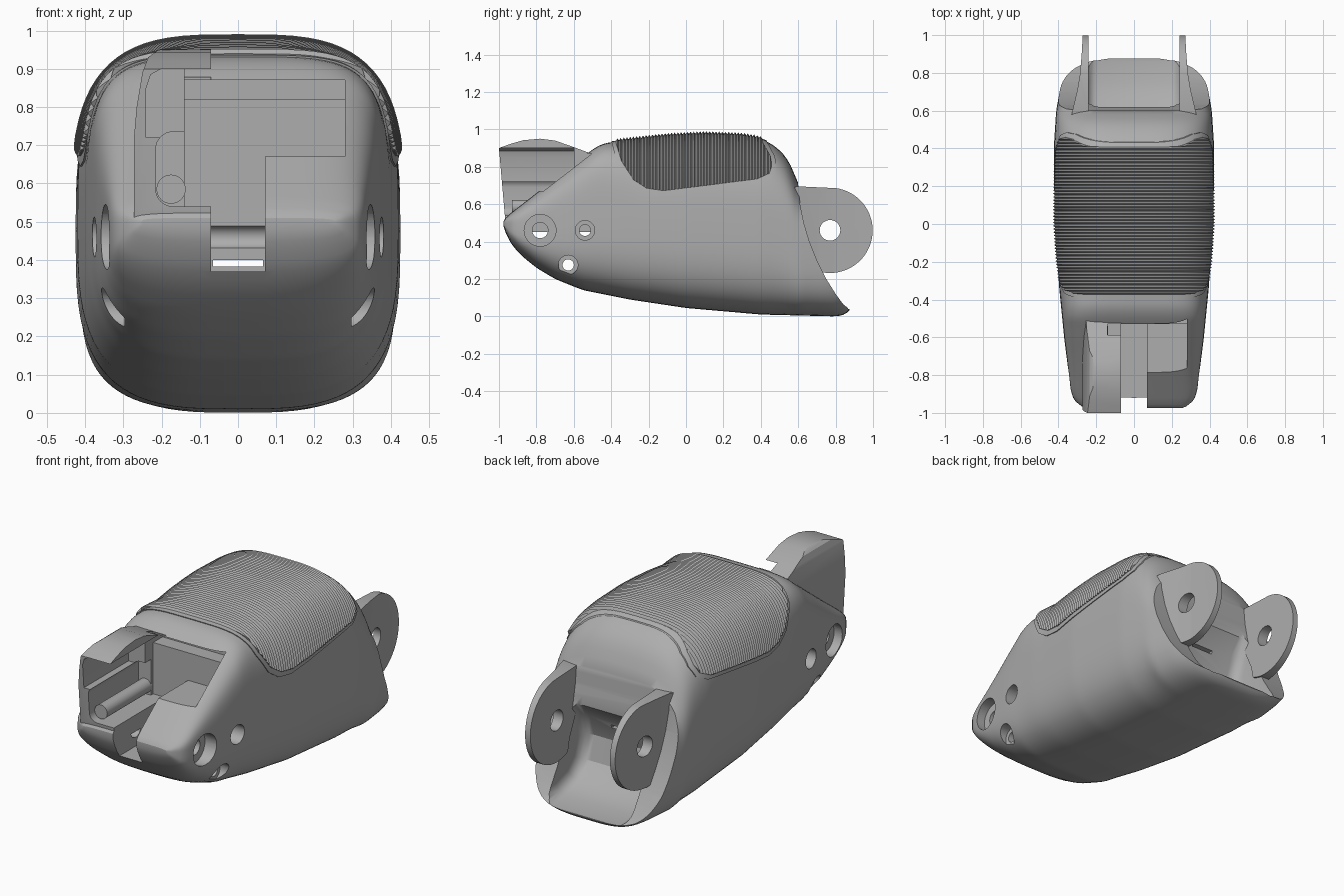
import bpy, bmesh, math
from mathutils import Vector

if "Cube" in bpy.data.objects:
    bpy.data.objects.remove(bpy.data.objects["Cube"])

grey = bpy.data.materials.new("plain grey")
grey.use_nodes = True
grey.diffuse_color = (0.42, 0.42, 0.42, 1)
grey.node_tree.nodes["Principled BSDF"].inputs["Base Color"].default_value = (0.42, 0.42, 0.42, 1)


def finish(name, bm):
    bmesh.ops.recalc_face_normals(bm, faces=bm.faces)
    mesh = bpy.data.meshes.new(name)
    bm.to_mesh(mesh)
    bm.free()
    mesh.materials.append(grey)
    ob = bpy.data.objects.new(name, mesh)
    bpy.context.collection.objects.link(ob)
    return ob


def loft(name, rings):
    bm = bmesh.new()
    loops = [[bm.verts.new(p) for p in ring] for ring in rings]
    n = len(loops[0])
    for a, b in zip(loops, loops[1:]):
        for i in range(n):
            bm.faces.new((a[i], a[(i + 1) % n], b[(i + 1) % n], b[i]))
    bm.faces.new(loops[0])
    bm.faces.new(loops[-1])
    return finish(name, bm)


def prism(name, outline, axis, lo, hi):
    """Extrude a 2D outline along x, y or z."""
    def place(p, d):
        q = list(p)
        q.insert("xyz".index(axis), d)
        return q
    return loft(name, [[place(p, d) for p in outline] for d in (lo, hi)])


def box(x0, x1, y0, y1, z0, z1):
    return prism("cutter", [(x0, z0), (x1, z0), (x1, z1), (x0, z1)], "y", y0, y1)


def circle(u, v, r, start=0, end=360, n=40):
    full = end - start == 360
    steps = n if full else n + 1
    return [(u + r * math.cos(math.radians(start + (end - start) * i / n)),
             v + r * math.sin(math.radians(start + (end - start) * i / n))) for i in range(steps)]


def apply_all(ob):
    dg = bpy.context.evaluated_depsgraph_get()
    mesh = bpy.data.meshes.new_from_object(ob.evaluated_get(dg))
    ob.modifiers.clear()
    ob.data = mesh


def boolean(ob, other, op="DIFFERENCE", keep=False):
    mod = ob.modifiers.new("bool", "BOOLEAN")
    mod.operation, mod.solver, mod.object = op, "EXACT", other
    apply_all(ob)
    if not keep:
        bpy.data.objects.remove(other)


def bevel(ob, width, segments=4):
    mod = ob.modifiers.new("bevel", "BEVEL")
    mod.width, mod.segments = width, segments
    mod.limit_method, mod.angle_limit = "ANGLE", math.radians(50)
    apply_all(ob)


def interp(points, y):
    if y <= points[0][0]:
        return points[0][1]
    for (a, va), (b, vb) in zip(points, points[1:]):
        if y <= b:
            return va + (vb - va) * (y - a) / (b - a)
    return points[-1][1]


# Shell shape: top line, bottom line and half width along y
TOP = [(-.975, .51), (-.965, .53), (-.94, .55), (-.49, .9), (-.44, .925), (-.35, .938), (-.1, .965), (.1, .975),
       (.3, .967), (.4, .95), (.47, .915), (.53, .86), (.58, .77), (.605, .68), (.9, .66)]
BOTTOM = [(-.975, .48), (-.96, .43), (-.93, .38), (-.88, .325), (-.8, .26), (-.7, .2), (-.55, .14),
          (-.3, .09), (0, .045), (.4, .01), (.8, 0), (.85, .008), (.875, .035)]
WIDTH = [(-.975, .255), (-.96, .29), (-.93, .32), (-.88, .335), (-.6, .37), (-.35, .395), (0, .42),
         (.4, .425), (.6, .412), (.75, .385), (.875, .35)]
SQUARE = [(-.5, 5), (-.25, 3.3)]


def smooth(points, y):
    d = min(.02, y + .975, .875 - y)
    return sum(interp(points, y + k * d) for k in (-1, -.5, 0, .5, 1)) / 5


def section(y, grow=0, n=80):
    top, low, w = smooth(TOP, y) + grow, smooth(BOTTOM, y) - grow, smooth(WIDTH, y) + grow
    mid = low + (top - low) * .48
    ring = []
    for i in range(n):
        c, s = math.cos(math.tau * i / n), math.sin(math.tau * i / n)
        e = 2 / (interp(SQUARE, y) if s > 0 else 3.2)
        h = top - mid if s > 0 else mid - low
        ring.append((math.copysign(w * abs(c) ** e, c), y, mid + math.copysign(h * abs(s) ** e, s)))
    return ring


def span(a, b, step):
    n = round((b - a) / step)
    return [a + (b - a) * i / n for i in range(n + 1)]


shell = loft("finger_shell", [section(y) for y in [-.975, -.965, -.955, -.94] + span(-.92, .86, .02) + [.868, .875]])

# Slanted rear edge and scooped rear cavity
boolean(shell, prism("cutter", [(.6, 1.2), (.6, .7), (.61, .6), (.63, .5), (.66, .4), (.7, .3), (.75, .2),
                                (.8, .12), (.84, .065), (.865, .045), (1.2, .04), (1.2, 1.2)], "x", -.6, .6))
scoop = prism("cutter", [(.625, .9), (.62, .5), (.56, .42), (.52, .3), (.55, .17), (.63, .09), (.75, .055),
                         (.86, .04), (1.2, .04), (1.2, .9)], "x", -.25, .25)
bevel(scoop, .06)
boolean(shell, scoop)

# Hooked cover on one side of the front pocket
cover = prism("pocket_cover", [(-1, .9), (-.94, .922), (-.87, .942), (-.78, .95), (-.7, .94), (-.6, .905),
                               (-.48, .86), (-.44, .8), (-.5, .45), (-.95, .45), (-.967, .52)], "x", -.4, .2)
boolean(cover, prism("cutter", [(-.07, .4), (-.07, 1), (-.17, .96), (-.21, .948), (-.235, .93), (-.25, .89),
                                (-.265, .8), (-.272, .72), (-.272, .4)], "y", -1.1, -.4), "INTERSECT")

# Front pocket: ledge side, centre channel, covered side, undercut and tunnel
pocket = [box(.065, .28, -1.2, -.53, .67, 1.2), box(-.07, .07, -1.2, -.53, .37, 1.2),
          box(-.14, .28, -.54, -.45, .82, .87), box(-.065, .065, -.6, .7, .383, .4),
          box(-.14, -.065, -1.2, -.53, .54, .9)]
covered = prism("cutter", [(-.06, .72), (-.06, .9), (-.2, .9), (-.228, .885), (-.24, .85), (-.24, .72)],
                "y", -1.2, -.6)
lower = prism("cutter", circle(-.17, .585, .045, 180, 270, 8) + [(-.06, .54), (-.06, .735)]
              + circle(-.17, .69, .045, 90, 180, 8), "y", -1.2, -.55)
for cutter in pocket + [covered, lower]:
    boolean(shell, cutter, keep=True)
    boolean(cover, cutter)

# Rail inside the covered side
prism("pocket_rail", circle(-.175, .585, .038), "y", -.93, -.54)

# Cross pin holes with wider recesses on both sides
for y, z, r, recess, inset in [(-.78, .46, .042, .085, .06), (-.54, .46, .03, .052, .07), (-.63, .275, .03, .052, .07)]:
    boolean(shell, prism("cutter", circle(y, z, r), "x", -.6, .6))
    half = interp(WIDTH, y) - inset
    for lo, hi in ((half, .6), (-.6, -half)):
        boolean(shell, prism("cutter", circle(y, z, recess), "x", lo, hi))

# Rear hinge lugs
for side, name in ((1, "left_hinge_lug"), (-1, "right_hinge_lug")):
    plan = [(.24, .56), (.24, 1.02), (.27, 1.02), (.277, .9), (.285, .8), (.3, .71), (.335, .56)]
    lug = prism(name, [(side * x, y) for x, y in plan], "z", .1, .9)
    outline = circle(.77, .46, .228, -115, 82) + [(.6, .695), (.57, .69), (.6, .45), (.66, .32)]
    boolean(lug, prism("cutter", outline, "x", -.5, .5), "INTERSECT")
    boolean(lug, prism("cutter", circle(.77, .46, .033 + .022), "x", -.5, .5))

# Grip pad: plain border and ribbed centre, both wrapped on the shell
PAD = [(-.375, 1.2), (-.375, .93), (-.345, .83), (-.28, .73), (-.21, .685), (-.12, .672), (.38, .735),
       (.445, .765), (.46, .81), (.45, .86), (.41, .93), (.38, 1.2)]


def wrap(name, ys, grow, sy, sz):
    ob = loft(name, [section(y, grow(i)) for i, y in enumerate(ys)])
    outline = [(.04 + (y - .04) * sy, .88 + (z - .88) * sz) for y, z in PAD]
    boolean(ob, prism("cutter", outline, "x", -.6, .6), "INTERSECT")
    return ob


border = wrap("grip_border", span(-.46, .56, .02), lambda i: .005, 1.06, 1.13)
ribs = wrap("grip_ribs", span(-.46, .56, .0085), lambda i: .016 if i % 2 else .004, 1, 1)

# Smooth curved faces, keep hard edges
bpy.ops.object.select_all(action="DESELECT")
for ob in bpy.context.scene.objects:
    if ob.type == "MESH" and ob.data.materials and ob.data.materials[0] == grey:
        ob.select_set(True)
        bpy.context.view_layer.objects.active = ob
bpy.ops.object.shade_smooth_by_angle(angle=math.radians(30))
